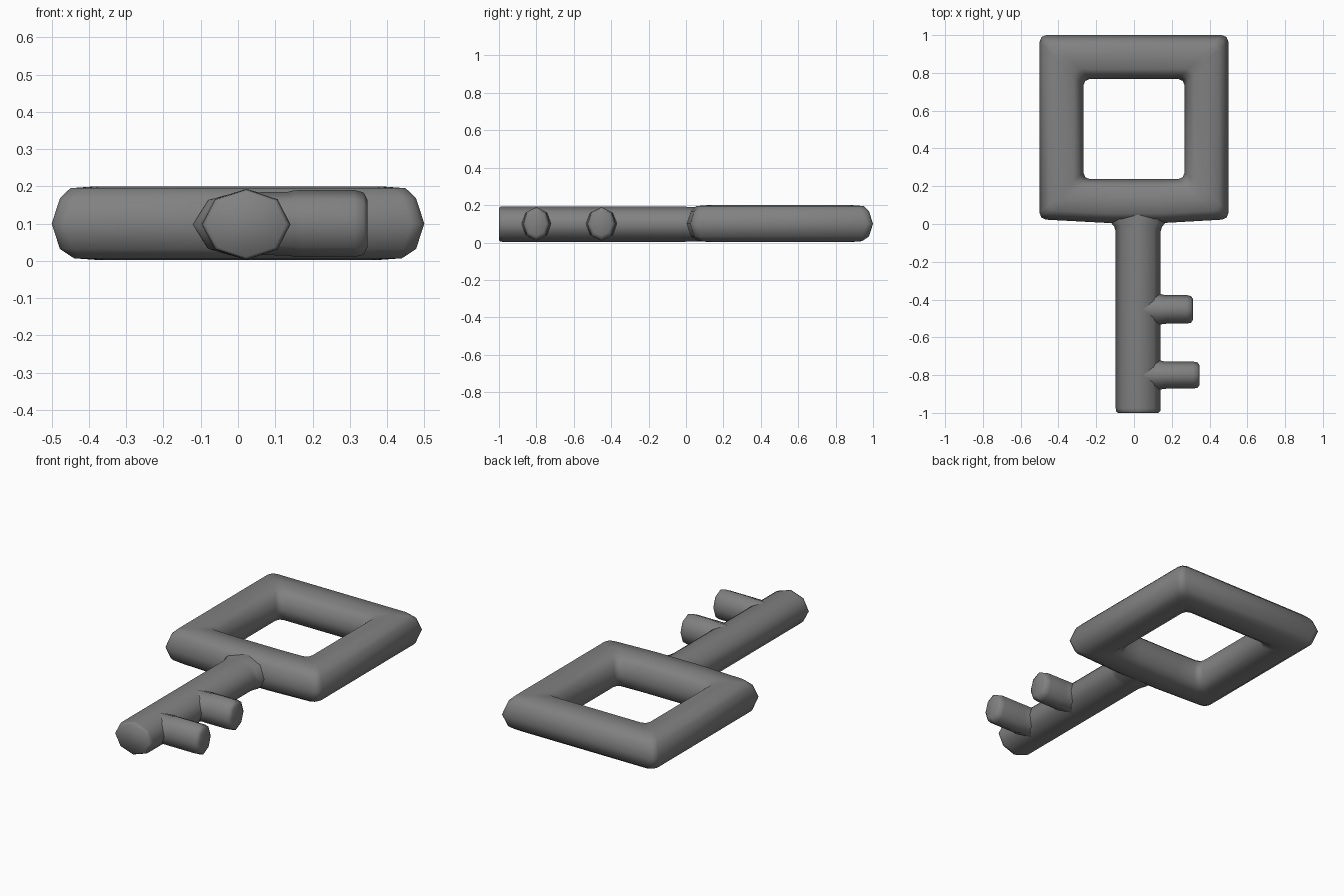
import bpy, bmesh, math
from mathutils import Vector

if "Cube" in bpy.data.objects:
    bpy.data.objects.remove(bpy.data.objects["Cube"])

# Dark grey finish shared by all parts
dark = bpy.data.materials.new("dark_grey")
dark.diffuse_color = (.22, .22, .22, 1)
dark.use_nodes = True
dark.node_tree.nodes["Principled BSDF"].inputs["Base Color"].default_value = dark.diffuse_color


def make_object(name, rings, closed):
    """Skin a list of point rings; closed joins last to first, otherwise caps the ends."""
    bm = bmesh.new()
    vs = [[bm.verts.new(p) for p in ring] for ring in rings]
    n = len(vs[0])
    for i in range(len(vs) if closed else len(vs) - 1):
        a, b = vs[i], vs[(i + 1) % len(vs)]
        for j in range(n):
            k = (j + 1) % n
            bm.faces.new((a[j], a[k], b[k], b[j]))
    if not closed:
        bm.faces.new(vs[0])
        bm.faces.new(vs[-1])
    bmesh.ops.recalc_face_normals(bm, faces=bm.faces)
    mesh = bpy.data.meshes.new(name)
    bm.to_mesh(mesh)
    bm.free()
    mesh.materials.append(dark)
    obj = bpy.data.objects.new(name, mesh)
    bpy.context.collection.objects.link(obj)
    bpy.ops.object.select_all(action='DESELECT')
    obj.select_set(True)
    bpy.context.view_layer.objects.active = obj
    bpy.ops.object.shade_smooth_by_angle(angle=math.radians(80))
    return obj


def octagon(half_w, half_h):
    """Octagon with a vertex at each side, top and bottom."""
    return [(half_w * math.cos(t), half_h * math.sin(t))
            for t in (i * math.pi / 4 for i in range(8))]


# Square bow: profile points are (inset from outer edge, z)
profile = [(0, .1), (.022, .168), (.05, .195), (.115, .2), (.18, .195), (.212, .168),
           (.232, .1), (.212, .032), (.17, .007), (.115, .003), (.06, .007), (.022, .032)]


def bow_loop(d, z, r=.035):
    x0, y1 = .5 - d, 1 - d
    drop = .018 * (1 - d / .232)      # lower edge sags slightly toward the shaft
    y0 = d + drop + .005
    pts = []
    for cx, cy, start in ((x0 - r, y0 + r, -90), (x0 - r, y1 - r, 0),
                          (-x0 + r, y1 - r, 90), (-x0 + r, y0 + r, 180)):
        for step in (0, 45, 90):
            t = math.radians(start + step)
            pts.append(Vector((cx + r * math.cos(t), cy + r * math.sin(t), z)))
    pts += [Vector((-.13, y0 - drop, z)), Vector((.15, y0 - drop, z))]
    return pts


make_object("bow", [bow_loop(d, z) for d, z in profile], True)

# Shaft: rings of (y, x scale, z scale), flared where it meets the bow
shaft_rings = [(.1, 1.25, .95), (.005, 1.2, .98), (-.015, 1.06, 1), (-.04, 1, 1),
               (-.975, 1, 1), (-.992, .98, .98), (-1, .9, .92)]
make_object("shaft", [[(.022 + u * sx, y, .098 + v * sz) for u, v in octagon(.119, .095)]
                      for y, sx, sz in shaft_rings], False)


# Teeth: octagonal pegs with a small fillet at the root and a rounded tip
def tooth(name, y, half_w, tip):
    rings = [(.03, 1.1, .93), (.135, 1.1, .95), (.15, 1.03, .99), (.17, 1, 1),
             (tip - .035, 1, 1), (tip - .01, .93, .93), (tip, .72, .72)]
    make_object(name, [[(x, y + u * sy, .1 + v * sz) for u, v in octagon(half_w, .09)]
                       for x, sy, sz in rings], False)


tooth("upper_tooth", -.452, .076, .312)
tooth("lower_tooth", -.8, .072, .347)
